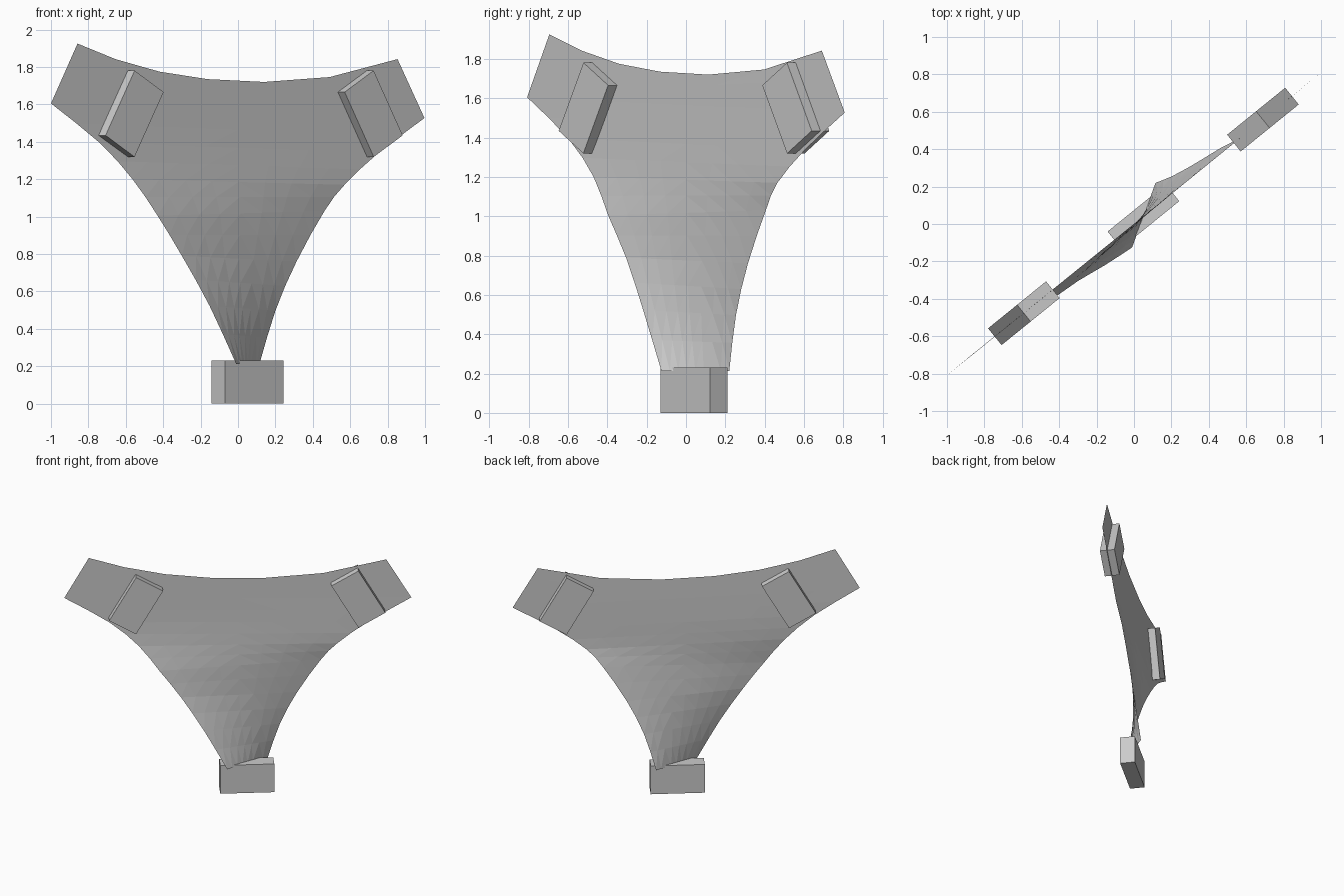
import bpy, bmesh, math
from mathutils import Vector, Matrix

if "Cube" in bpy.data.objects:
    bpy.data.objects.remove(bpy.data.objects["Cube"])

YAW = math.radians(39)                       # direction of the sail's plane seen from above
SLOPE = math.tan(YAW)

grey = bpy.data.materials.new("plain grey")
grey.diffuse_color = (0.6, 0.6, 0.6, 1)
grey.use_nodes = True
grey.node_tree.nodes["Principled BSDF"].inputs["Base Color"].default_value = grey.diffuse_color


def add_object(name, bm):
    mesh = bpy.data.meshes.new(name)
    bm.to_mesh(mesh)
    bm.free()
    mesh.materials.append(grey)
    obj = bpy.data.objects.new(name, mesh)
    bpy.context.collection.objects.link(obj)
    return obj


def block(name, u, z, tilt):
    """Slab 0.4 x 0.115 x 0.23, tilted within the sail's plane."""
    bm = bmesh.new()
    bmesh.ops.create_cube(bm, size=1)
    place = (Matrix.Rotation(YAW, 4, 'Z') @ Matrix.Translation((u, 0, z))
             @ Matrix.Rotation(math.radians(tilt), 4, 'Y')
             @ Matrix.Diagonal((0.4, 0.115, 0.23, 1)))
    bmesh.ops.transform(bm, matrix=place, verts=bm.verts)
    add_object(name, bm)


# Three anchor blocks, one at each corner of the triangle
block("base_block", 0.065, 0.115, 0)
block("left_block", -0.758, 1.55, -60)
block("right_block", 0.887, 1.55, 60)

# Curved side edges of the sail, from the twisted foot up to the tips
left = [(-.01, -.125, .213), (-.152, -.218, .523), (-.30, -.305, .79), (-.43, -.396, 1.005),
        (-.564, -.47, 1.2), (-.74, -.598, 1.395), (-1, -.807, 1.605)]
right = [(.115, .22, .213), (.2, .254, .497), (.313, .315, .76), (.4625, .406, 1.03),
         (.57, .465, 1.17), (.75, .607, 1.34), (.997, .807, 1.527)]
# Upper outline: square-cut tips joined by a sagging top edge (x, z in the plane)
top = [(-1, 1.605), (-.858, 1.925), (-.655, 1.842), (-.42, 1.775), (-.163, 1.735),
       (.14, 1.72), (.49, 1.746), (.853, 1.842), (.997, 1.527)]
top = [Vector((x, x * SLOPE, z)) for x, z in top]
COLS = len(top) - 1


def smooth(points, steps=2):
    """Catmull-Rom resampling of an edge."""
    p = [Vector(q) for q in points]
    p = [2 * p[0] - p[1]] + p + [2 * p[-1] - p[-2]]
    out = []
    for i in range(1, len(p) - 2):
        a, b, c, d = p[i - 1:i + 3]
        for k in range(steps):
            t = k / steps
            out.append(0.5 * (2 * b + (c - a) * t + (2 * a - 5 * b + 4 * c - d) * t * t
                              + (3 * b - a - 3 * c + d) * t ** 3))
    return out + [p[-2]]


# Sail: rows ruled between the side edges, then rows rising to the top outline
rows = [[a.lerp(b, i / COLS) for i in range(COLS + 1)]
        for a, b in zip(smooth(left), smooth(right))]
chord = rows[-1]
for s in (1 / 3, 2 / 3, 1):
    rows.append([a.lerp(b, s) for a, b in zip(chord, top)])

bm = bmesh.new()
grid = [[bm.verts.new(p) for p in row] for row in rows]
for low, high in zip(grid, grid[1:]):
    for i in range(COLS):
        bm.faces.new((low[i], low[i + 1], high[i + 1], high[i]))
bmesh.ops.remove_doubles(bm, verts=bm.verts, dist=0.004)
bmesh.ops.triangulate(bm, faces=bm.faces)
add_object("sail", bm)
